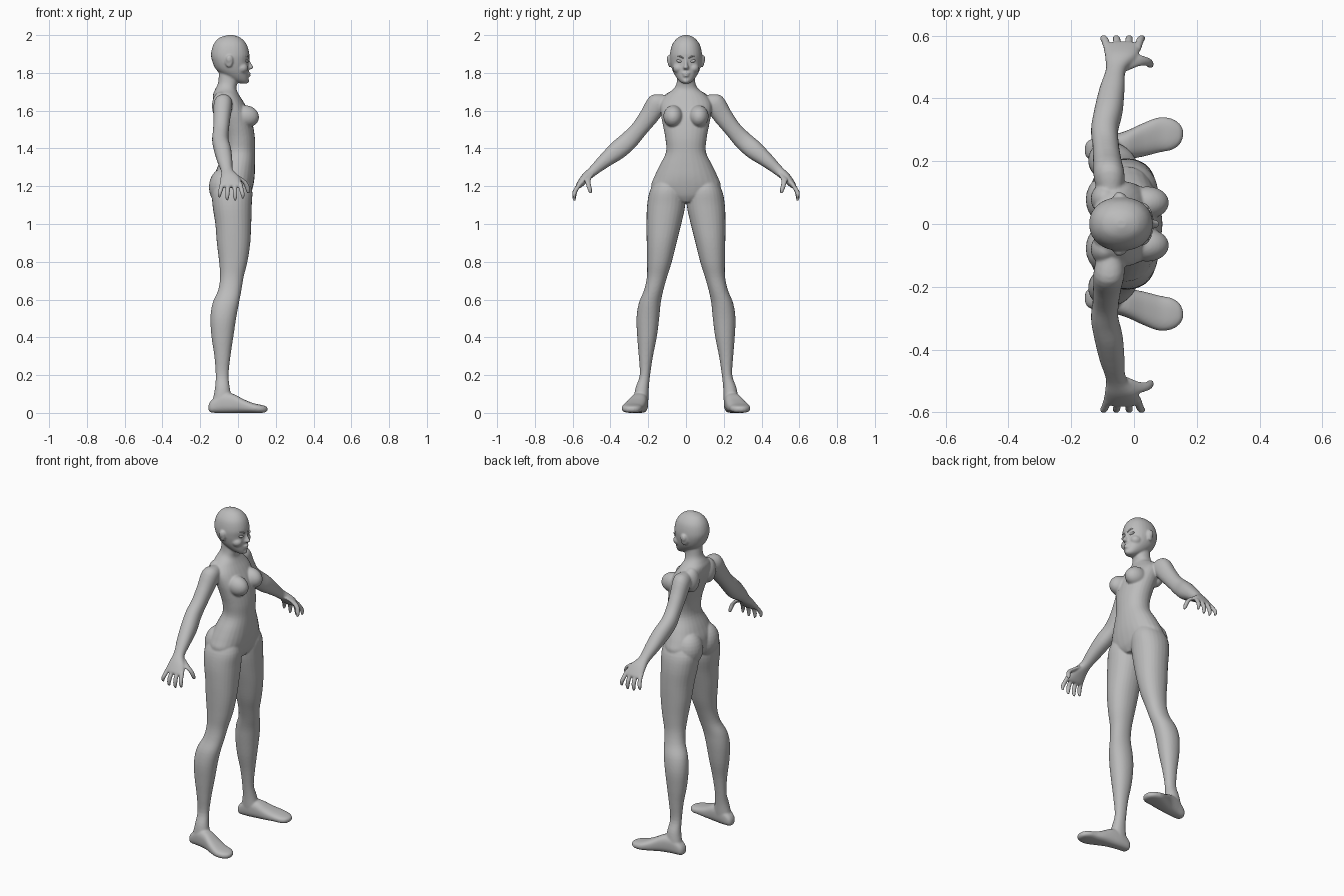
import bpy, bmesh, math
from mathutils import Vector, Matrix

skin = bpy.data.materials.new("plain grey")
skin.diffuse_color = (0.5, 0.5, 0.5, 1)
SIDES = 28


def catmull(p0, p1, p2, p3, t):
    return [0.5 * (2 * b + (c - a) * t + (2 * a - 5 * b + 4 * c - d) * t * t
                   + (3 * b - a - 3 * c + d) * t ** 3) for a, b, c, d in zip(p0, p1, p2, p3)]


def loft(bm, rings, power=2.0, steps=4):
    """Skin smoothly interpolated rings; a ring is centre + two half axes (9 numbers)."""
    n, dense = len(rings), []
    for i in range(n - 1):
        for k in range(steps):
            dense.append(catmull(rings[max(i - 1, 0)], rings[i], rings[i + 1],
                                 rings[min(i + 2, n - 1)], k / steps))
    dense.append(rings[-1])
    loops = []
    for r in dense:
        c, u, v = Vector(r[:3]), Vector(r[3:6]), Vector(r[6:9])
        loop = []
        for k in range(SIDES):
            a = 2 * math.pi * k / SIDES
            cs, sn = math.cos(a), math.sin(a)
            loop.append(bm.verts.new(c + u * math.copysign(abs(cs) ** (2 / power), cs)
                                     + v * math.copysign(abs(sn) ** (2 / power), sn)))
        loops.append(loop)
    for a, b in zip(loops, loops[1:]):
        for k in range(SIDES):
            j = (k + 1) % SIDES
            bm.faces.new((a[k], a[j], b[j], b[k]))
    bm.faces.new(loops[0])
    bm.faces.new(loops[-1])


def level(z, x0, x1, y0, y1):
    """Horizontal ring from its extents."""
    return [(x0 + x1) / 2, (y0 + y1) / 2, z, (x1 - x0) / 2, 0, 0, 0, (y1 - y0) / 2, 0]


def slice_x(x, y0, y1, z0, z1):
    """Ring facing along x, for the foot."""
    return [x, (y0 + y1) / 2, (z0 + z1) / 2, 0, (y1 - y0) / 2, 0, 0, 0, (z1 - z0) / 2]


def limb(x0, x1, y, z, r, tilt):
    """Ring across a limb hanging outwards in the y-z plane."""
    t = math.radians(tilt)
    return [(x0 + x1) / 2, y, z, (x1 - x0) / 2, 0, 0, 0, r * math.cos(t), r * math.sin(t)]


def blob(bm, c, r, rot=(0, 'X')):
    m = Matrix.Translation(c) @ Matrix.Rotation(math.radians(rot[0]), 4, rot[1]) @ Matrix.Diagonal((*r, 1))
    bmesh.ops.create_uvsphere(bm, u_segments=24, v_segments=14, radius=1, matrix=m)


def mirror_y(bm):
    new = bmesh.ops.duplicate(bm, geom=bm.verts[:] + bm.edges[:] + bm.faces[:])["geom"]
    for v in new:
        if isinstance(v, bmesh.types.BMVert):
            v.co.y = -v.co.y


def finish(bm, name):
    bmesh.ops.recalc_face_normals(bm, faces=bm.faces[:])
    me = bpy.data.meshes.new(name)
    bm.to_mesh(me)
    bm.free()
    me.materials.append(skin)
    for p in me.polygons:
        p.use_smooth = True
    ob = bpy.data.objects.new(name, me)
    bpy.context.collection.objects.link(ob)
    return ob


bm = bmesh.new()

# leg
loft(bm, [level(*r) for r in (
    (1.25, -.09, .05, .04, .15), (1.18, -.135, .075, .01, .19), (1.1, -.135, .073, .004, .206),
    (1.0, -.12, .07, .025, .209), (.9, -.112, .065, .05, .208), (.8, -.10, .05, .075, .206),
    (.72, -.095, .03, .10, .207), (.65, -.105, .018, .12, .222), (.58, -.135, .005, .134, .25),
    (.5, -.146, -.01, .142, .262), (.4, -.14, -.025, .155, .258), (.3, -.125, -.04, .175, .25),
    (.2, -.118, -.05, .19, .245), (.13, -.122, -.043, .197, .268), (.06, -.135, -.03, .2, .278),
    (.02, -.135, -.04, .206, .272))], 2.15)
# foot
loft(bm, [slice_x(*r) for r in (
    (-.156, .222, .25, .015, .04), (-.142, .206, .268, .002, .065), (-.09, .2, .28, 0, .105),
    (-.03, .205, .295, 0, .102), (.03, .215, .322, 0, .072), (.08, .228, .34, 0, .052),
    (.12, .236, .336, 0, .043), (.145, .253, .32, .003, .036), (.156, .275, .302, .012, .028))], 2.6)
# buttock, breast, shoulder blade
blob(bm, (-.078, .078, 1.195), (.076, .083, .1))
blob(bm, (.042, .068, 1.57), (.07, .052, .058), (12, 'Y'))
blob(bm, (-.092, .08, 1.625), (.046, .05, .075))
# arm and palm
loft(bm, [limb(*r) for r in (
    (-.11, -.04, .09, 1.645, .045, 60), (-.128, -.03, .15, 1.635, .058, 50),
    (-.13, -.04, .2, 1.565, .05, 38), (-.132, -.048, .25, 1.5, .045, 40),
    (-.137, -.05, .3, 1.445, .049, 45), (-.127, -.036, .36, 1.392, .05, 50),
    (-.11, -.03, .43, 1.335, .038, 50), (-.09, -.026, .49, 1.282, .027, 45),
    (-.092, .008, .53, 1.247, .024, 38), (-.097, .022, .563, 1.208, .018, 30),
    (-.09, .015, .572, 1.196, .012, 30))], 2.2)
# fingers and thumb
for x, spread, tip in ((-.084, -.014, 1.14), (-.051, -.006, 1.125), (-.018, .003, 1.123), (.011, .014, 1.135)):
    loft(bm, [limb(cx - r, cx + r, y, z, r, 15) for cx, y, z, r in (
        (x, .558, 1.218, .012), (x + spread * .6, .585, 1.178, .0125),
        (x + spread, .592, tip + .02, .011), (x + spread, .59, tip, .006))])
loft(bm, [limb(cx - r, cx + r, y, z, r, 0) for cx, y, z, r in (
    (-.03, .505, 1.265, .02), (.01, .52, 1.24, .019), (.04, .518, 1.215, .014),
    (.051, .51, 1.185, .0125), (.054, .504, 1.162, .007))])
# ear and cheek
blob(bm, (-.048, .085, 1.862), (.022, .011, .034), (14, 'Z'))
blob(bm, (-.044, .092, 1.872), (.018, .009, .022), (-12, 'Z'))
blob(bm, (.02, .04, 1.825), (.033, .03, .028))
mirror_y(bm)

# torso and neck
loft(bm, [level(z, x0, x1, -w, w) for z, x0, x1, w in (
    (1.115, -.07, .045, .04), (1.15, -.115, .066, .15), (1.2, -.13, .08, .184), (1.25, -.128, .088, .168),
    (1.31, -.105, .09, .14), (1.38, -.075, .09, .106), (1.45, -.075, .09, .109), (1.52, -.092, .08, .122),
    (1.58, -.112, .065, .133), (1.64, -.13, .033, .135), (1.685, -.132, .005, .105),
    (1.715, -.12, -.008, .066), (1.75, -.105, -.004, .049), (1.82, -.1, .0, .046))], 2.15)
# head
loft(bm, [level(z, x0, x1, -w, w) for z, x0, x1, w in (
    (2.0, -.055, -.025, .014), (1.985, -.1, .015, .045), (1.95, -.13, .046, .073), (1.9, -.143, .06, .085),
    (1.86, -.136, .056, .084), (1.82, -.118, .056, .074), (1.79, -.085, .056, .06),
    (1.765, -.045, .055, .043), (1.75, -.01, .051, .027), (1.743, .015, .043, .012))], 2.15)
# nose, lips, chin
loft(bm, [level(z, x0, x1, -w, w) for z, x0, x1, w in (
    (1.885, .03, .06, .009), (1.86, .03, .065, .009), (1.84, .03, .077, .011),
    (1.828, .03, .083, .016), (1.819, .03, .07, .013))])
blob(bm, (.053, 0, 1.797), (.015, .021, .006))
blob(bm, (.052, 0, 1.785), (.015, .018, .007))
blob(bm, (.043, 0, 1.758), (.017, .018, .014))

# fuse everything into one smooth skin
body = finish(bm, "body")
remesh = body.modifiers.new("fuse", 'REMESH')
remesh.mode = 'VOXEL'
remesh.voxel_size = 0.005
remesh.use_smooth_shade = True
soften = body.modifiers.new("soften", 'SMOOTH')
soften.factor = 0.5
soften.iterations = 6

# eyes with lids
bm = bmesh.new()
blob(bm, (.044, .035, 1.862), (.012, .017, .008), (12, 'X'))
mirror_y(bm)
finish(bm, "eyes")

# eyebrows
bm = bmesh.new()
loft(bm, [[x, y, z, .005, 0, 0, 0, 0, h] for x, y, z, h in (
    (.057, .014, 1.878, .003), (.053, .03, 1.887, .004), (.041, .048, 1.891, .003), (.03, .058, 1.886, .0015))])
mirror_y(bm)
finish(bm, "eyebrows")
